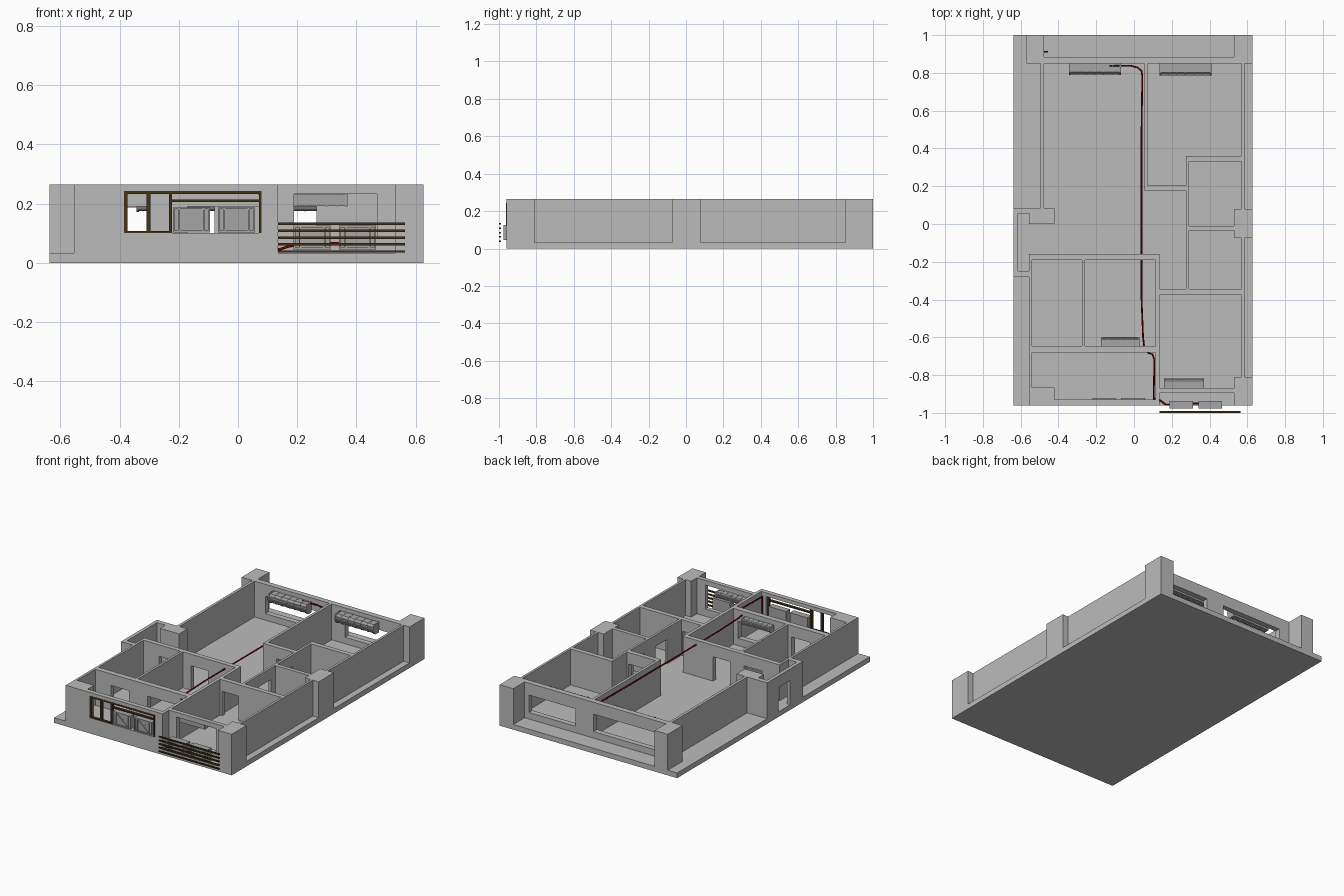
import bpy, bmesh, math
from mathutils import Vector

if "Cube" in bpy.data.objects:
    bpy.data.objects.remove(bpy.data.objects["Cube"])


def mat(name, col):
    m = bpy.data.materials.new(name)
    m.diffuse_color = (*col, 1)
    m.use_nodes = True
    m.node_tree.nodes["Principled BSDF"].inputs["Base Color"].default_value = m.diffuse_color
    return m


PLASTER = mat("plaster grey", (0.5, 0.5, 0.5))
METAL = mat("unit grey", (0.38, 0.38, 0.38))
WOOD = mat("dark brown", (0.055, 0.032, 0.008))
RED = mat("pipe red", (0.26, 0.0, 0.0))


def finish(bm, name, material):
    bmesh.ops.recalc_face_normals(bm, faces=bm.faces)
    me = bpy.data.meshes.new(name)
    bm.to_mesh(me)
    bm.free()
    me.materials.append(material)
    ob = bpy.data.objects.new(name, me)
    bpy.context.collection.objects.link(ob)
    return ob


def add_box(bm, x0, x1, y0, y1, z0, z1):
    vs = bmesh.ops.create_cube(bm, size=1)["verts"]
    for v in vs:
        v.co = Vector((x0 + (v.co.x + .5) * (x1 - x0), y0 + (v.co.y + .5) * (y1 - y0),
                       z0 + (v.co.z + .5) * (z1 - z0)))
    return vs


def boxes(name, material, rows):
    bm = bmesh.new()
    for r in rows:
        add_box(bm, *r)
    return finish(bm, name, material)


# Shell plan: walls and columns as x0, x1, y0, y1
F, H = 0.033, 0.264
walls = [
    (-.57, -.477, .85, 1), (.53, .627, .85, 1),            # back columns
    (.53, .627, -.075, .08), (.53, .627, -.96, -.81),      # right columns
    (-.555, -.42, 0, .085), (-.555, -.42, -.96, -.865),    # left columns
    (-.477, .53, .85, .885), (.57, .585, -.96, 1),         # back and right walls
    (-.495, -.477, .085, .85), (-.555, -.54, -.96, -.16),  # left walls
    (-.637, -.615, -.28, .085), (-.637, -.555, .055, .085), (-.637, -.54, -.28, -.25),  # entry bay
    (-.555, .135, -.96, -.93), (.135, .53, -.895, -.868),  # front walls
    (.115, .135, -.96, -.16), (-.555, .135, -.19, -.16),   # front rooms
    (-.555, .135, -.68, -.645), (-.275, -.26, -.66, -.17),
    (.135, .585, -.375, -.345), (.275, .29, -.36, .36),    # wash rooms
    (.275, .585, -.035, -.01), (.275, .585, .33, .36),
    (.055, .072, .175, .86), (.055, .29, .175, .205),      # back bedroom
]
# Openings: x0, x1, y0, y1, z0, z1
openings = [
    (.167, .5, .84, .89, .075, .187), (-.4, .04, .84, .89, .075, .187),
    (-.385, .08, -.97, -.925, .1, .24), (.19, .47, -.9, -.86, .08, .233),
    (-.64, -.61, -.15, -.03, F, .19),
    (-.43, -.3, -.69, -.64, F, .19), (-.17, .08, -.69, -.64, .08, .19),
    (-.43, -.3, -.2, -.15, F, .19), (-.2, -.08, -.2, -.15, F, .19),
    (.15, .265, -.38, -.34, F, .19), (.15, .265, .17, .21, F, .19),
    (.27, .295, .03, .14, F, .19), (.27, .295, -.2, -.08, F, .19),
]
solids = [(-.637, .627, -.96, 1, 0, F)] + [(*w, F, H) for w in walls]


def build_shell():
    # Union of all boxes on their shared coordinate grid, outer skin only
    ax = [sorted({round(b[2 * a + k], 4) for b in solids + openings for k in (0, 1)}) for a in range(3)]
    filled = set()
    for sign, group in ((1, solids), (0, openings)):
        for b in group:
            r = []
            for a in range(3):
                lo, hi = ax[a].index(round(b[2 * a], 4)), ax[a].index(round(b[2 * a + 1], 4))
                r.append(range(lo, hi))
            cells = {(i, j, k) for i in r[0] for j in r[1] for k in r[2]}
            filled = filled | cells if sign else filled - cells
    bm = bmesh.new()
    cache = {}

    def vert(p):
        if p not in cache:
            cache[p] = bm.verts.new([ax[a][p[a]] for a in range(3)])
        return cache[p]

    for c in filled:
        for a in range(3):
            u, w = (a + 1) % 3, (a + 2) % 3
            for s in (0, 1):
                n = list(c)
                n[a] += 1 if s else -1
                if tuple(n) in filled:
                    continue
                loop = []
                for du, dw in ((0, 0), (1, 0), (1, 1), (0, 1)):
                    p = list(c)
                    p[a] += s
                    p[u] += du
                    p[w] += dw
                    loop.append(vert(tuple(p)))
                bm.faces.new(loop if s else loop[::-1])
    bmesh.ops.dissolve_limit(bm, angle_limit=.01, verts=bm.verts, edges=bm.edges)
    me = bpy.data.meshes.new("apartment_shell")
    bm.to_mesh(me)
    bm.free()
    me.materials.append(PLASTER)
    bpy.context.collection.objects.link(bpy.data.objects.new("apartment_shell", me))


build_shell()

# Front window frame
t = .01
boxes("window_frame", WOOD, [(x0, x1, -.962, -.945, z0, z1) for x0, x1, z0, z1 in (
    (-.385, .08, .232, .242), (-.23, .08, .206, .214), (-.385, -.23, .1, .108),
    (-.385, -.373, .1, .24), (-.309, -.296, .1, .24), (-.233, -.223, .1, .24), (.071, .08, .1, .24))])

# Balcony slats
boxes("balcony_slats", WOOD, [(.135, .565, -1, -.99, z - .004, z + .004)
                              for z in (.038, .062, .085, .108, .132)])


# Outdoor units: cabinet, front border and crossed guard
def outdoor_unit(name, x0, x1, y0, y1, z0, z1):
    bm = bmesh.new()
    add_box(bm, x0, x1, y0 + .006, y1, z0, z1)
    b = .006
    for r in ((x0, x1, z0, z0 + b), (x0, x1, z1 - b, z1),
              (x0, x0 + b, z0 + b, z1 - b), (x1 - b, x1, z0 + b, z1 - b),
              (x0 + .018, x0 + .022, z0 + b, z1 - b), (x1 - .022, x1 - .018, z0 + b, z1 - b)):
        add_box(bm, r[0], r[1], y0, y0 + .006, r[2], r[3])
    w, h = x1 - x0 - .044, z1 - z0 - 2 * b
    for s in (1, -1):
        vs = add_box(bm, -.5 * math.hypot(w, h), .5 * math.hypot(w, h), y0 + .002, y0 + .006, -.0015, .0015)
        a = s * math.atan2(h, w)
        for v in vs:
            x, z = v.co.x, v.co.z
            v.co.x = (x0 + x1) / 2 + x * math.cos(a) - z * math.sin(a)
            v.co.z = (z0 + z1) / 2 + x * math.sin(a) + z * math.cos(a)
    finish(bm, name, METAL)


for i, x in enumerate((-.22, -.068)):
    outdoor_unit(f"window_outdoor_unit_{i + 1}", x, x + .125, -.96, -.92, .103, .187)
for i, x in enumerate((.188, .342)):
    outdoor_unit(f"balcony_outdoor_unit_{i + 1}", x, x + .125, -.977, -.937, .045, .126)


# Indoor units: rounded profile run along x, with end caps and louvres
def indoor_unit(name, x0, x1, wall_y, depth, z0, z1):
    bm = bmesh.new()
    h = z1 - z0
    prof = [(0, 0), (.55, 0), (.8, .12), (.97, .4), (1, .65), (.95, .88), (.82, 1), (0, 1)]

    def run(a, b, grow):
        ends = [[bm.verts.new((x, wall_y + depth * d * grow, z0 + h * (.5 + (q - .5) * grow)))
                 for d, q in prof] for x in (a, b)]
        n = len(prof)
        bm.faces.new(ends[0])
        bm.faces.new(ends[1])
        for i in range(n):
            bm.faces.new((ends[0][i], ends[0][(i + 1) % n], ends[1][(i + 1) % n], ends[1][i]))

    run(x0 + .008, x1 - .008, .93)
    run(x0, x0 + .008, 1)
    run(x1 - .008, x1, 1)
    n = 6
    for i in range(1, n):
        x = x0 + (x1 - x0) * i / n
        run(x - .002, x + .002, .97)
    s = 1 if depth > 0 else -1
    for d, q in ((.9, .3), (.95, .5), (.95, .72)):
        y = wall_y + depth * d
        add_box(bm, x0 + .008, x1 - .008, y - .003, y + .003, z0 + h * q - .002, z0 + h * q + .002)
    finish(bm, name, METAL)


indoor_unit("living_indoor_unit", -.343, -.07, .85, -.06, .172, .24)
indoor_unit("bedroom_indoor_unit", .135, .41, .85, -.063, .172, .24)
indoor_unit("study_indoor_unit", -.175, .03, -.645, .045, .192, .235)
indoor_unit("front_room_indoor_unit", .16, .37, -.868, .05, .19, .233)


# Red pipes
def pipe(name, pts, r=.0045):
    cu = bpy.data.curves.new(name, "CURVE")
    cu.dimensions = "3D"
    cu.bevel_depth = r
    cu.bevel_resolution = 1
    cu.use_fill_caps = True
    sp = cu.splines.new("POLY")
    sp.points.add(len(pts) - 1)
    for p, q in zip(sp.points, pts):
        p.co = (*q, 1)
    cu.materials.append(RED)
    bpy.context.collection.objects.link(bpy.data.objects.new(name, cu))


Z = .235
pipe("main_pipe", [(-.13, .838, Z), (-.02, .838, Z), (.02, .828, Z), (.04, .81, Z), (.044, .78, Z),
                   (.04, .5, Z), (.04, -.4, Z), (.048, -.6, Z), (.055, -.66, Z), (.075, -.683, Z),
                   (.098, -.69, Z), (.108, -.72, Z), (.104, -.925, Z), (.104, -.925, .05),
                   (.14, -.935, .045), (.17, -.957, .055), (.2, -.957, .06)])
pipe("unit_link_pipe", [(.3, -.95, .066), (.35, -.95, .066)])
pipe("back_pipe_stub", [(-.48, .912, .07), (-.455, .912, .07)])
